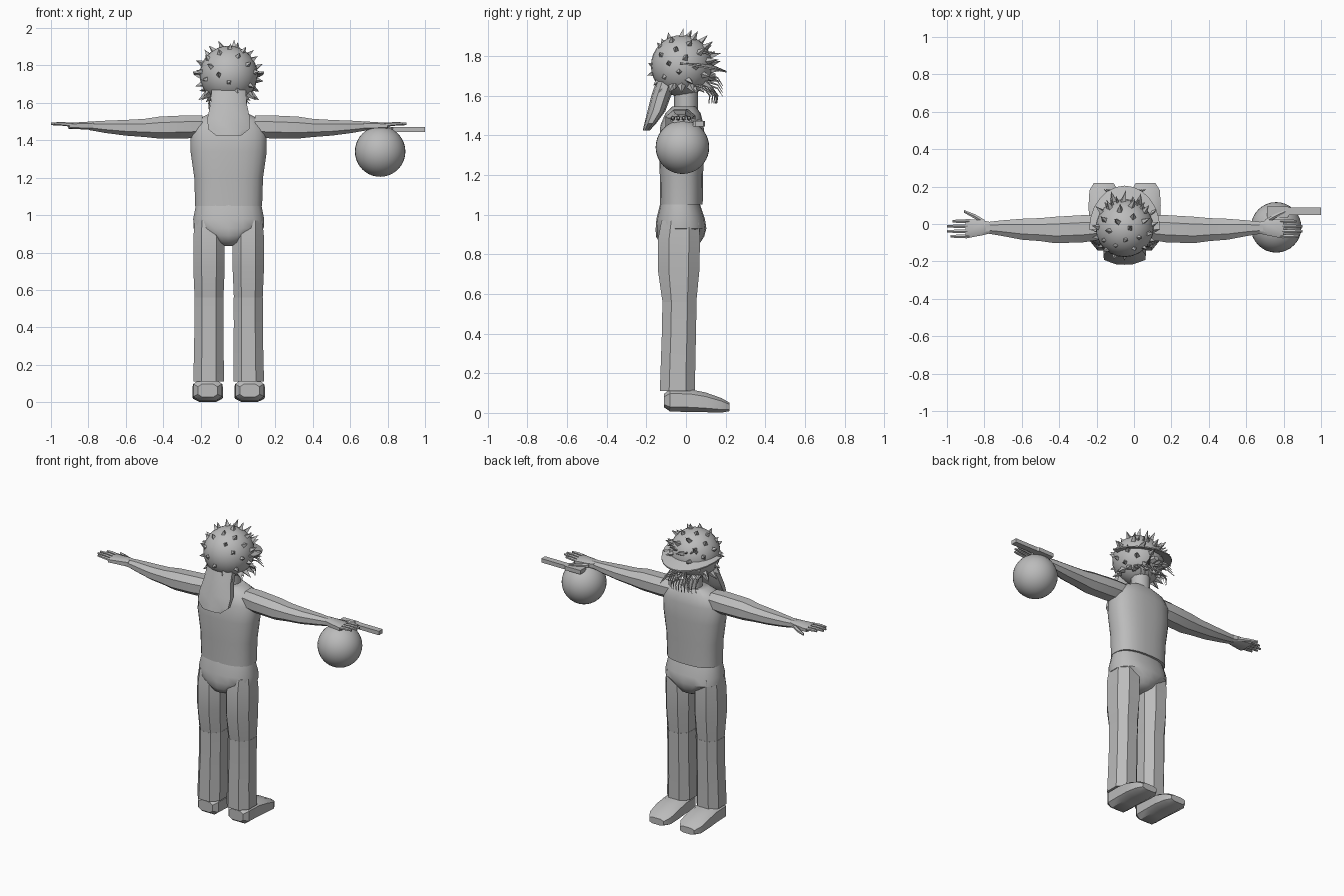
import bpy, bmesh, math, random
from mathutils import Vector

random.seed(4)
CX = -0.05                      # body centre line
if "Cube" in bpy.data.objects:
    bpy.data.objects.remove(bpy.data.objects["Cube"])

grey = bpy.data.materials.new("plain_grey")
grey.use_nodes = True
grey.diffuse_color = (0.5, 0.5, 0.5, 1)
grey.node_tree.nodes["Principled BSDF"].inputs["Base Color"].default_value = (0.5, 0.5, 0.5, 1)


def finish(bm, name, smooth=None):
    bmesh.ops.recalc_face_normals(bm, faces=bm.faces)
    mesh = bpy.data.meshes.new(name)
    bm.to_mesh(mesh)
    bm.free()
    mesh.materials.append(grey)
    ob = bpy.data.objects.new(name, mesh)
    bpy.context.collection.objects.link(ob)
    if smooth:
        bpy.ops.object.select_all(action='DESELECT')
        ob.select_set(True)
        bpy.context.view_layer.objects.active = ob
        bpy.ops.object.shade_smooth_by_angle(angle=math.radians(smooth))
    return ob


def add_loft(bm, rings, sides, axis, power=1.0):
    """Rings are (centre, half width, half depth), closed at both ends."""
    loops = []
    for centre, ra, rb in rings:
        loop = []
        for i in range(sides):
            t = math.tau * (i + 0.5) / sides
            c, s = math.cos(t), math.sin(t)
            a = math.copysign(abs(c) ** power, c) * ra
            b = math.copysign(abs(s) ** power, s) * rb
            offset = {'X': (0, a, b), 'Y': (a, 0, b), 'Z': (a, b, 0)}[axis]
            loop.append(bm.verts.new(Vector(centre) + Vector(offset)))
        loops.append(loop)
    for low, high in zip(loops, loops[1:]):
        for i in range(sides):
            j = (i + 1) % sides
            bm.faces.new((low[i], low[j], high[j], high[i]))
    bm.faces.new(loops[0])
    bm.faces.new(loops[-1])


def loft(name, rings, sides, axis, power=1.0, smooth=None):
    bm = bmesh.new()
    add_loft(bm, rings, sides, axis, power)
    return finish(bm, name, smooth)


def add_spike(bm, base, direction, radius, height):
    """Four-sided spike standing on a surface."""
    d = Vector(direction).normalized()
    rot = d.to_track_quat('Z', 'Y')
    twist = random.random() * math.tau
    ring = [bm.verts.new(base + rot @ Vector((math.cos(twist + k * math.pi / 2) * radius,
                                              math.sin(twist + k * math.pi / 2) * radius, -0.015)))
            for k in range(4)]
    tip = bm.verts.new(base + d * height)
    for k in range(4):
        bm.faces.new((ring[k], ring[(k + 1) % 4], tip))
    bm.faces.new(ring)


def strand(name, points, radius):
    curve = bpy.data.curves.new(name, 'CURVE')
    curve.dimensions = '3D'
    curve.bevel_depth = radius
    curve.bevel_resolution = 0
    spline = curve.splines.new('POLY')
    spline.points.add(len(points) - 1)
    for i, p in enumerate(points):
        spline.points[i].co = (*p, 1)
        spline.points[i].radius = 1 - 0.7 * i / (len(points) - 1)
    curve.materials.append(grey)
    bpy.context.collection.objects.link(bpy.data.objects.new(name, curve))


# Torso, neck and pelvis
loft("torso", [((CX, y, z), a, b) for z, y, a, b in (
    (1.05, -0.023, 0.18, 0.108), (1.2, -0.023, 0.185, 0.11), (1.34, -0.023, 0.205, 0.115),
    (1.45, -0.02, 0.205, 0.11), (1.51, -0.015, 0.17, 0.09), (1.545, -0.01, 0.1, 0.06))],
    24, 'Z', 0.8, 40)
loft("neck", [((CX, 0.0, z), 0.062, 0.06) for z in (1.5, 1.66)], 10, 'Z', 1, 50)
loft("pelvis", [((CX, y, z), a, b) for z, y, a, b in (
    (1.055, -0.03, 0.177, 0.1), (0.98, -0.027, 0.192, 0.122), (0.93, -0.025, 0.19, 0.128),
    (0.89, -0.03, 0.12, 0.122), (0.855, -0.03, 0.075, 0.1), (0.835, -0.03, 0.04, 0.06))],
    18, 'Z', 0.85, 35)

# Limbs on both sides
for side, s in (("left", 1), ("right", -1)):
    def at(d, y, z):
        return (CX + s * d, y, z)

    loft(side + "_thigh", [(at(d, y, z), a, b) for z, d, y, a, b in (
        (0.97, 0.11, -0.03, 0.075, 0.1), (0.88, 0.105, -0.035, 0.09, 0.113),
        (0.72, 0.105, -0.037, 0.09, 0.112), (0.55, 0.105, -0.033, 0.082, 0.09))], 8, 'Z', 0.85, 25)
    loft(side + "_shin", [(at(d, y, z), a, b) for z, d, y, a, b in (
        (0.56, 0.105, -0.033, 0.084, 0.092), (0.42, 0.105, -0.035, 0.083, 0.092),
        (0.25, 0.106, -0.04, 0.085, 0.093), (0.11, 0.107, -0.043, 0.088, 0.095))], 8, 'Z', 0.85, 25)
    loft(side + "_shoe", [(at(0.112, y, z), a, b) for y, z, a, b in (
        (-0.11, 0.062, 0.055, 0.036), (-0.08, 0.064, 0.08, 0.06), (0.02, 0.062, 0.082, 0.06),
        (0.1, 0.053, 0.085, 0.052), (0.18, 0.038, 0.08, 0.038), (0.22, 0.03, 0.055, 0.022))],
        8, 'Y', 0.6, 35)
    loft(side + "_arm", [(at(d, y, z), a, b) for d, y, z, a, b in (
        (0.14, -0.02, 1.475, 0.07, 0.062), (0.22, -0.025, 1.472, 0.078, 0.066),
        (0.37, -0.032, 1.468, 0.076, 0.063), (0.45, -0.03, 1.466, 0.066, 0.052),
        (0.55, -0.028, 1.467, 0.06, 0.045), (0.66, -0.022, 1.472, 0.044, 0.035),
        (0.74, -0.02, 1.477, 0.032, 0.025))], 8, 'X', 0.9, 25)
    hand = bmesh.new()
    add_loft(hand, [(at(d, y, 1.478), a, b) for d, y, a, b in (
        (0.72, -0.02, 0.032, 0.024), (0.76, -0.02, 0.042, 0.022), (0.85, -0.025, 0.055, 0.016))],
        8, 'X', 0.6)
    for k, length in enumerate((0.92, 0.95, 0.95, 0.93)):
        y = 0.015 - 0.027 * k
        add_loft(hand, [(at(0.83, y, 1.482), 0.011, 0.011), (at(0.89, y, 1.488), 0.011, 0.01),
                        (at(length, y, 1.488), 0.007, 0.007)], 6, 'X')
    add_loft(hand, [(at(0.75, 0.01, 1.475), 0.015, 0.014), (at(0.8, 0.04, 1.472), 0.014, 0.012),
                    (at(0.86, 0.068, 1.47), 0.008, 0.008)], 6, 'X')
    finish(hand, side + "_hand", 30)

# Held ball and the small bar beside it
bm = bmesh.new()
bmesh.ops.create_uvsphere(bm, u_segments=32, v_segments=20, radius=0.135)
bmesh.ops.translate(bm, verts=bm.verts, vec=(0.76, -0.018, 1.34))
finish(bm, "ball", 60)
loft("hand_bar", [((x, y, 1.458), w, 0.013) for x, y, w in (
    (0.71, 0.063, 0.03), (0.82, 0.065, 0.03), (0.83, 0.068, 0.02), (1.0, 0.068, 0.02))], 4, 'X', 0.01)

# Head with spikes
centre = Vector((CX, -0.022, 1.75))
bm = bmesh.new()
bmesh.ops.create_uvsphere(bm, u_segments=24, v_segments=16, radius=0.155)
bmesh.ops.translate(bm, verts=bm.verts, vec=centre)
finish(bm, "head", 60)
bm = bmesh.new()
count = 58
for i in range(count):
    z = 1 - 2 * (i + 0.5) / count
    a = i * math.pi * (3 - math.sqrt(5))
    r = math.sqrt(1 - z * z)
    d = Vector((r * math.cos(a), r * math.sin(a), z))
    if z > -0.8 and not (d.y < -0.75 and i % 2):
        lean = d + Vector((random.uniform(-0.3, 0.3), 0.2, random.uniform(-0.1, 0.3)))
        add_spike(bm, centre + d * 0.153, lean, 0.022, 0.028 + 0.022 * max(0, d.y + 0.5))
finish(bm, "head_spikes")

# Curved brim across the face
bm = bmesh.new()
rows = []
for k in range(13):
    a = math.pi * k / 12
    rise = 1.765 - 0.045 * math.sin(a)
    inner = (CX + 0.15 * math.cos(a), -0.03 + 0.14 * math.sin(a), 1.76)
    outer = (CX + 0.19 * math.cos(a), -0.03 + 0.235 * math.sin(a), rise)
    rows.append([bm.verts.new(Vector(p) + Vector((0, 0, h)))
                 for p, h in ((inner, 0.005), (outer, 0.004), (outer, -0.004), (inner, -0.005))])
for p, q in zip(rows, rows[1:]):
    for i in range(4):
        bm.faces.new((p[i], p[(i + 1) % 4], q[(i + 1) % 4], q[i]))
bm.faces.new(rows[0])
bm.faces.new(rows[-1])
finish(bm, "brim", 30)

# Nose, jaw collar and facial strands
loft("nose", [((CX, 0.1, 1.7), 0.035, 0.03), ((CX, 0.15, 1.695), 0.018, 0.016)], 6, 'Y')
bm = bmesh.new()
for k in range(14):
    a = math.tau * k / 14
    d = Vector((math.cos(a), math.sin(a), -0.75))
    add_spike(bm, centre + Vector((d.x * 0.115, d.y * 0.1, -0.1)), d, 0.026, 0.06)
finish(bm, "jaw_spikes")
for k in range(-5, 6):
    x = CX + 0.018 * k
    y = 0.1 - 0.0016 * k * k
    strand("beard_strand", [(x, y - 0.03, 1.66), (x * 1.05, y + 0.03, 1.64),
                            (x * 1.1, y + 0.06, 1.60), (x * 1.1, y + 0.055, 1.56)], 0.007)
for s in (-1, 1):
    for k in range(4):
        strand("moustache_strand", [(CX + s * 0.02, 0.11, 1.7 - 0.015 * k),
                                    (CX + s * (0.05 + 0.01 * k), 0.16, 1.69 - 0.018 * k),
                                    (CX + s * (0.08 + 0.01 * k), 0.185, 1.65 - 0.018 * k)], 0.006)
    for k in range(3):
        strand("brow_strand", [(CX + s * (0.03 + 0.025 * k), 0.09 - 0.01 * k, 1.8 + 0.008 * k),
                               (CX + s * (0.045 + 0.03 * k), 0.145 - 0.015 * k, 1.82)], 0.01)

# Hair tail flaring over the back
loft("hair_tail", [((CX, y, z), a, b) for z, y, a, b in (
    (1.67, -0.1, 0.095, 0.05), (1.6, -0.125, 0.1, 0.05), (1.52, -0.15, 0.118, 0.045),
    (1.46, -0.18, 0.115, 0.03), (1.425, -0.2, 0.07, 0.018))], 10, 'Z', 0.8, 30)
